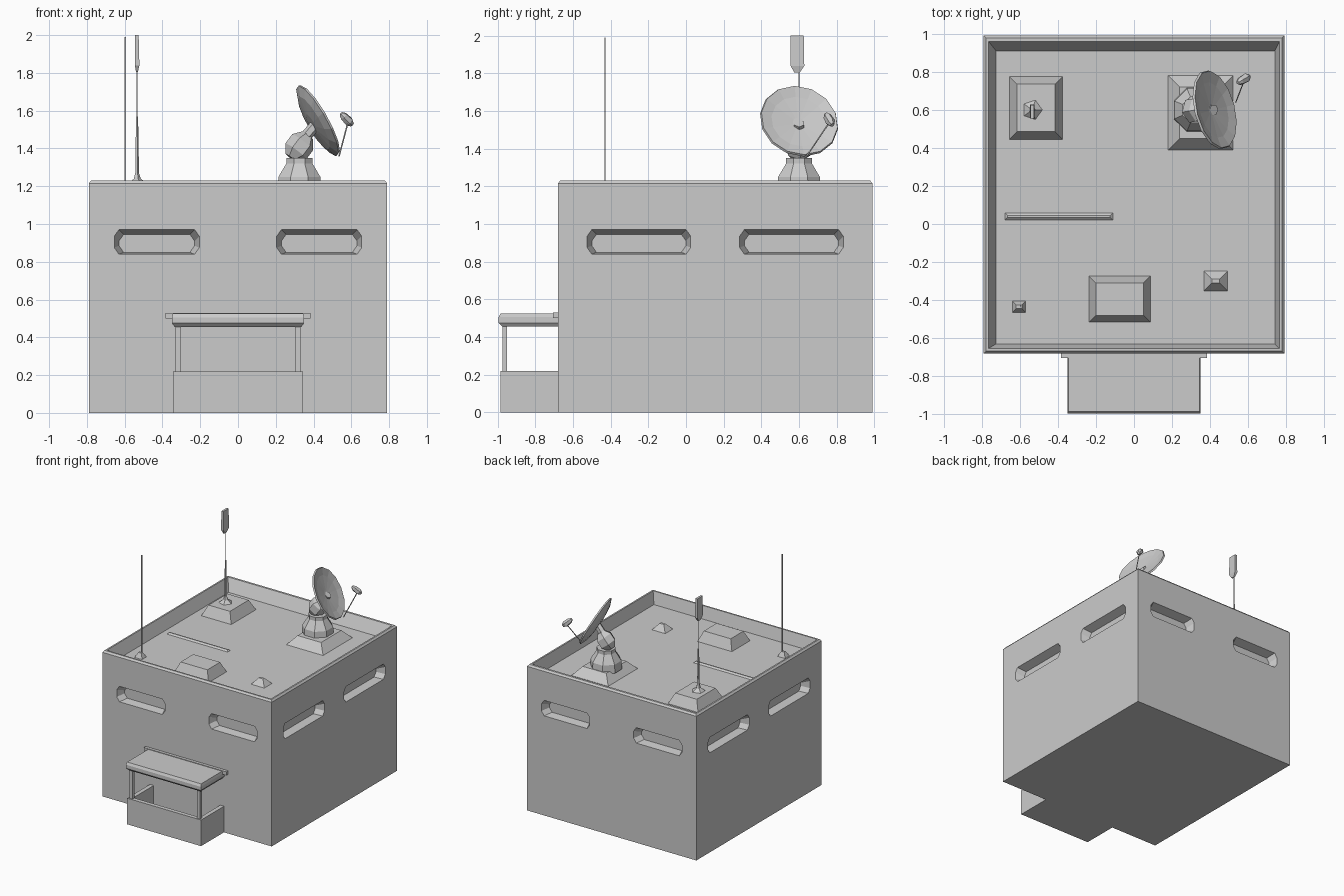
import bpy, bmesh, math
from mathutils import Vector, Matrix

if "Cube" in bpy.data.objects:
    bpy.data.objects.remove(bpy.data.objects["Cube"])


def loft(name, rings, matrix=Matrix()):
    """Closed solid through a list of equal-length point rings."""
    bm = bmesh.new()
    vs = [[bm.verts.new(matrix @ Vector(p)) for p in r] for r in rings]
    n = len(vs[0])
    for a, b in zip(vs, vs[1:]):
        for i in range(n):
            j = (i + 1) % n
            bm.faces.new((a[i], a[j], b[j], b[i]))
    bm.faces.new(vs[0][::-1])
    bm.faces.new(vs[-1])
    bmesh.ops.recalc_face_normals(bm, faces=bm.faces)
    mesh = bpy.data.meshes.new(name)
    bm.to_mesh(mesh)
    bm.free()
    ob = bpy.data.objects.new(name, mesh)
    bpy.context.collection.objects.link(ob)
    return ob


def rect(x0, x1, y0, y1, z):
    return [(x0, y0, z), (x1, y0, z), (x1, y1, z), (x0, y1, z)]


def box(name, x0, x1, y0, y1, z0, z1):
    return loft(name, [rect(x0, x1, y0, y1, z0), rect(x0, x1, y0, y1, z1)])


def turned(name, profile, sides, origin, axis=(0, 0, 1)):
    """Stack of (radius, height) circles around an axis."""
    m = Matrix.Translation(origin) @ Vector(axis).to_track_quat('Z', 'Y').to_matrix().to_4x4()
    ring = lambda r, h: [(r * math.cos(2 * math.pi * (i + .5) / sides),
                          r * math.sin(2 * math.pi * (i + .5) / sides), h) for i in range(sides)]
    return loft(name, [ring(r, h) for r, h in profile], m)


def rod(name, a, b, r, sides=4):
    d = Vector(b) - Vector(a)
    return turned(name, [(r, 0), (r, d.length)], sides, a, d)


def cut(target, cutter):
    mod = target.modifiers.new("cut", 'BOOLEAN')
    mod.operation = 'DIFFERENCE'
    mod.solver = 'EXACT'
    mod.object = cutter
    cutter.hide_render = True
    bpy.context.view_layer.objects.active = target
    bpy.ops.object.modifier_apply(modifier=mod.name)
    bpy.data.objects.remove(cutter)


# Main block with a sunken roof behind a sloped parapet
X, YF, YB, TOP, ROOF = 0.79, -0.68, 0.99, 1.23, 1.13
walls = loft("building_walls", [
    rect(-X, X, YF, YB, 0),
    rect(-X, X, YF, YB, TOP - .015),
    rect(-X + .012, X - .012, YF + .012, YB - .012, TOP)])
cut(walls, loft("roof_cutter", [
    rect(-.725, .74, -.63, .91, ROOF),
    rect(-.765, .765, -.655, .96, TOP),
    rect(-.765, .765, -.655, .96, TOP + .1)]))


# Tapered, chamfered window recesses, two per side
def window_ring(hw, z0, z1, d):
    c = 0.035
    return [(-hw, d, z0 + c), (-hw + c * .7, d, z0), (hw - c * .7, d, z0), (hw, d, z0 + c),
            (hw, d, z1 - c), (hw - c * .7, d, z1), (-hw + c * .7, d, z1), (-hw, d, z1 - c)]


CY = (YF + YB) / 2
sites = []
for s in (-1, 1):
    sites += [(s * .43, YF, 0, .225), (s * .43, YB, math.pi, .225)]
    for y in (-.25, .56):
        sites.append((s * X, y, s * math.pi / 2, .275))
for x, y, angle, hw in sites:
    m = Matrix.Translation((x, y, 0)) @ Matrix.Rotation(angle, 4, 'Z')
    cut(walls, loft("window_cutter", [
        window_ring(hw, .84, .97, -.03),
        window_ring(hw, .84, .97, 0),
        window_ring(hw - .025, .85, .945, .07)], m))

# Porch: floor, low walls, corner posts and flat roof
PX, PY, YI = 0.345, -0.985, YF + .01
box("porch_floor", -PX, PX, PY, YI, 0, .03)
box("porch_front_wall", -PX, PX, PY, PY + .035, 0, .22)
for s, side in ((-1, "left"), (1, "right")):
    xs = sorted((s * PX, s * (PX - .035)))
    box(f"porch_{side}_wall", *xs, PY, YI, 0, .22)
    xs = sorted((s * .33, s * .302))
    box(f"porch_{side}_post", *xs, PY + .01, PY + .035, .2, .48)
loft("porch_roof", [
    rect(-.335, .335, PY + .01, YI, .455),
    rect(-.35, .35, PY - .01, YI, .475),
    rect(-.35, .35, PY - .01, YI, .505),
    rect(-.345, .345, PY, YI, .525)])
box("porch_roof_flashing", -.385, .385, YF - .025, YI, .50, .53)


# Roof plinths
def plinth(name, x0, x1, y0, y1, inset, top):
    loft(name, [rect(x0, x1, y0, y1, ROOF - .01),
                rect(x0 + inset, x1 - inset, y0 + inset, y1 - inset, top)])


plinth("mast_plinth", -.66, -.37, .44, .78, .045, 1.215)
plinth("front_plinth", -.24, .09, -.52, -.27, .04, 1.215)
plinth("dish_plinth", .17, .53, .38, .79, .07, 1.20)
plinth("small_roof_pad", .36, .50, -.36, -.24, .05, 1.18)
plinth("whip_pad", -.645, -.565, -.47, -.40, .025, 1.17)
plinth("roof_seam", -.69, -.10, .01, .07, .025, ROOF + .012)

# Main mast with a flat blade tip
turned("mast_foot", [(.06, 0), (.02, .03), (.011, .06), (.006, .36)], 5, (-.535, .60, 1.21))
rod("mast_rod", (-.535, .60, 1.5), (-.535, .60, 1.85), .003)
loft("mast_blade", [
    rect(-.54, -.53, .575, .605, 1.805),
    rect(-.546, -.522, .555, .628, 1.84),
    rect(-.544, -.526, .555, .625, 2.0)])
# Whip antenna
rod("whip_antenna", (-.597, -.43, 1.14), (-.597, -.43, 1.99), .004)

# Dish mount: eight-sided pedestal, faceted pivot and bracket
turned("dish_pedestal", [(.125, 0), (.12, .07), (.075, .14), (.075, .17)], 8, (.325, .60, 1.18))
turned("dish_pivot", [(.035, -.075), (.07, -.03), (.07, .03), (.035, .075)], 6,
       (.325, .60, 1.41), (.6, .1, .8))
rod("dish_bracket", (.33, .60, 1.43), (.42, .60, 1.535), .03, 6)

# Shallow dish facing sideways and up
turned("dish", [(.06, -.035), (.16, -.022), (.213, 0), (.208, .012), (.15, -.002), (.03, -.014)],
       14, (.42, .60, 1.545), (.85, .22, .48))
# Feed horn on a thin arm
rod("feed_arm", (.535, .64, 1.36), (.58, .755, 1.53), .004)
turned("feed_horn", [(.012, -.045), (.026, -.02), (.022, .025), (.01, .045)], 6,
       (.575, .76, 1.555), (-.6, -.35, .6))
